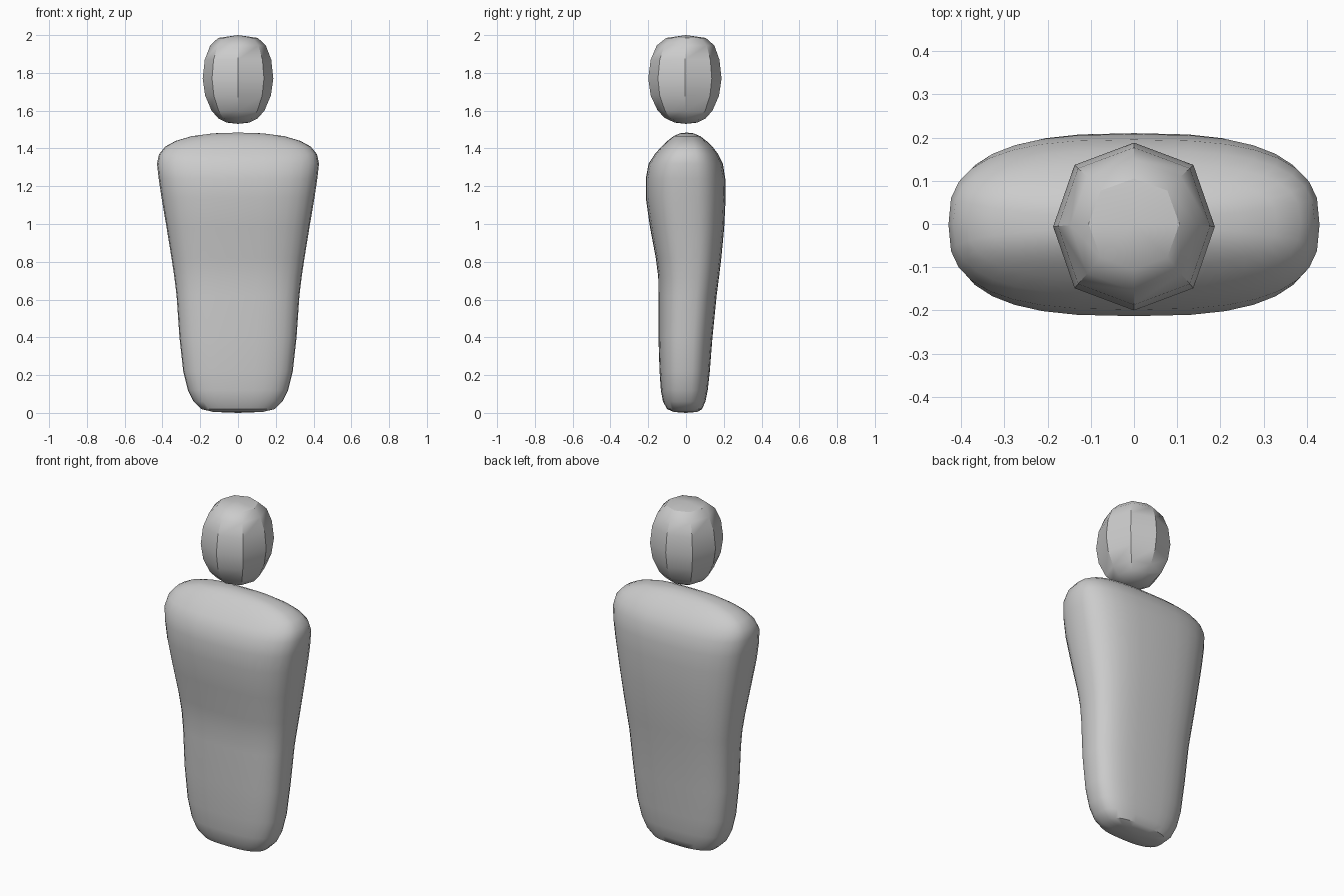
import bpy, bmesh, math

if "Cube" in bpy.data.objects:
    bpy.data.objects.remove(bpy.data.objects["Cube"])


def loft(name, rings, sides, power, bottom, top):
    """Loft superellipse rings (z, half width, front y, back y) and close with shallow tips."""
    bm = bmesh.new()
    loops = []
    for z, w, front, back in rings:
        cy, d = (front + back) / 2, (back - front) / 2
        loop = []
        for i in range(sides):
            a = 2 * math.pi * i / sides
            c, s = math.cos(a), math.sin(a)
            x = math.copysign(abs(c) ** (2 / power), c) * w
            y = math.copysign(abs(s) ** (2 / power), s) * d
            loop.append(bm.verts.new((x, cy + y, z)))
        loops.append(loop)
    for lo, hi in zip(loops, loops[1:]):
        for i in range(sides):
            j = (i + 1) % sides
            bm.faces.new((lo[i], lo[j], hi[j], hi[i]))
    for loop, z in ((loops[0], bottom), (loops[-1], top)):
        tip = bm.verts.new((0, sum(v.co.y for v in loop) / sides, z))
        for i in range(sides):
            bm.faces.new((loop[i], loop[(i + 1) % sides], tip))
    bmesh.ops.recalc_face_normals(bm, faces=bm.faces)
    mesh = bpy.data.meshes.new(name)
    bm.to_mesh(mesh)
    bm.free()
    obj = bpy.data.objects.new(name, mesh)
    bpy.context.collection.objects.link(obj)
    bpy.ops.object.select_all(action='DESELECT')
    obj.select_set(True)
    bpy.context.view_layer.objects.active = obj
    bpy.ops.object.shade_smooth_by_angle(angle=math.radians(35))
    return obj


# Torso: narrow base, waist step at the front, broad rounded shoulders
loft("torso", [
    (0.005, 0.13, -0.065, 0.06),
    (0.02, 0.195, -0.10, 0.085),
    (0.06, 0.235, -0.122, 0.103),
    (0.12, 0.265, -0.133, 0.115),
    (0.22, 0.29, -0.14, 0.126),
    (0.40, 0.31, -0.146, 0.14),
    (0.62, 0.325, -0.146, 0.162),
    (0.72, 0.337, -0.147, 0.175),
    (0.82, 0.352, -0.16, 0.187),
    (0.98, 0.378, -0.19, 0.202),
    (1.14, 0.405, -0.213, 0.21),
    (1.24, 0.42, -0.213, 0.208),
    (1.32, 0.429, -0.198, 0.195),
    (1.37, 0.418, -0.165, 0.17),
    (1.41, 0.385, -0.13, 0.14),
    (1.44, 0.33, -0.098, 0.108),
    (1.465, 0.245, -0.066, 0.075),
    (1.48, 0.13, -0.032, 0.04),
], 32, 2.8, 0, 1.484)

# Head: faceted eight-sided egg
loft("head", [
    (1.537, 0.06, -0.06, 0.06),
    (1.56, 0.105, -0.11, 0.105),
    (1.60, 0.14, -0.15, 0.14),
    (1.68, 0.174, -0.187, 0.175),
    (1.77, 0.187, -0.20, 0.188),
    (1.87, 0.176, -0.187, 0.177),
    (1.945, 0.147, -0.155, 0.15),
    (1.985, 0.105, -0.105, 0.105),
], 8, 2.25, 1.53, 2.0)
